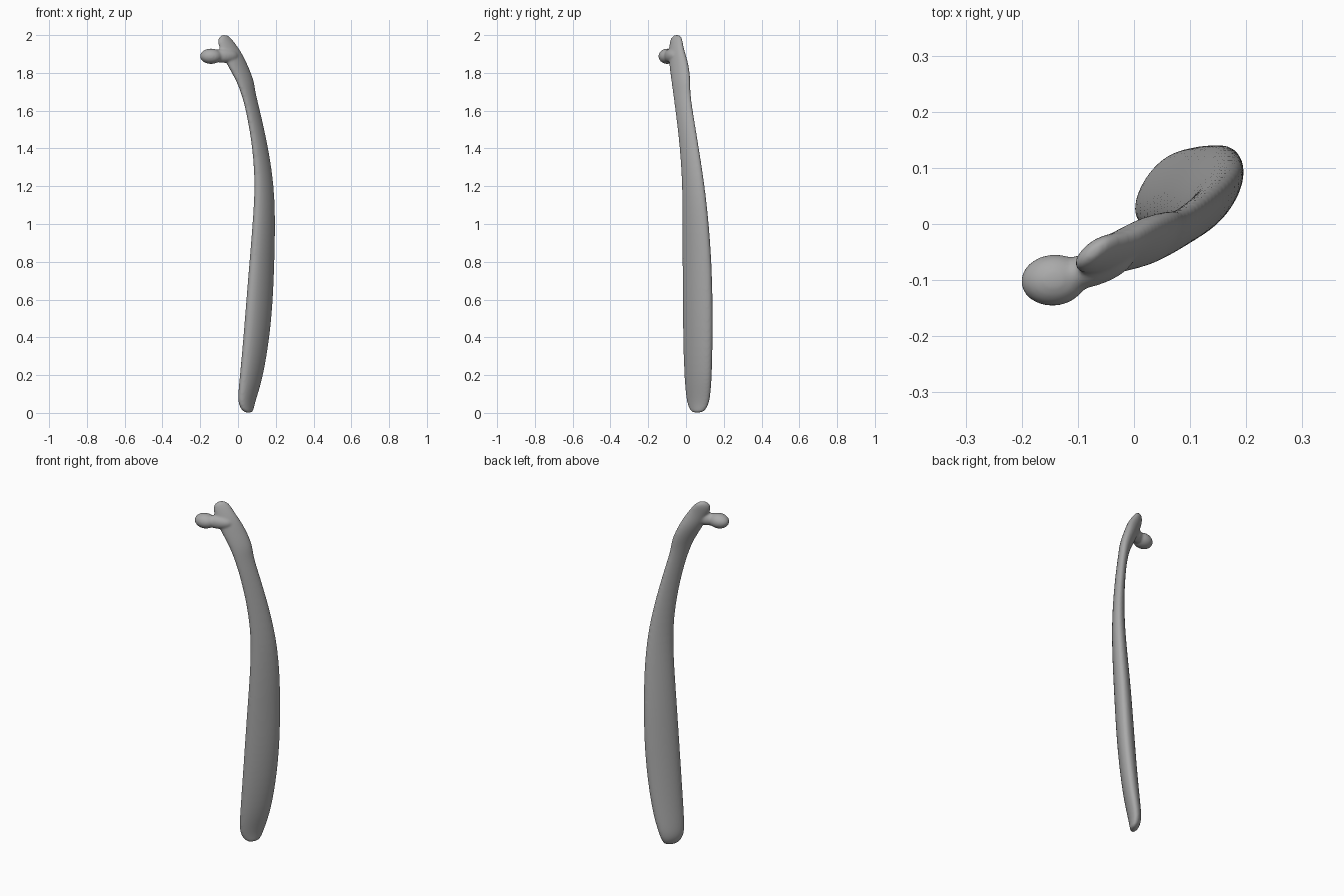
import bpy, bmesh, math
from mathutils import Vector

cube = bpy.data.objects.get("Cube")
if cube:
    bpy.data.objects.remove(cube, do_unlink=True)

grey = bpy.data.materials.new("bone_grey")
grey.use_nodes = True
colour = (0.4, 0.4, 0.4, 1)
grey.diffuse_color = colour
grey.node_tree.nodes["Principled BSDF"].inputs["Base Color"].default_value = colour

SIDES = 24


def ring(bm, x0, x1, y0, y1, z, skew):
    """Slanted oval that fills the given x and y ranges."""
    verts = []
    for i in range(SIDES):
        t = math.tau * i / SIDES
        x = (x0 + x1) / 2 + (x1 - x0) / 2 * math.cos(t)
        y = (y0 + y1) / 2 + (y1 - y0) / 2 * math.cos(t - skew)
        verts.append(bm.verts.new((x, y, z)))
    return verts


# Shaft sections: height, x range, y range
sections = [
    (0.0, 0.04, 0.075, 0.035, 0.08),
    (0.015, 0.018, 0.082, 0.02, 0.105),
    (0.05, 0.001, 0.09, 0.006, 0.122),
    (0.1, 0.0, 0.105, -0.002, 0.131),
    (0.2, 0.01, 0.135, -0.01, 0.138),
    (0.4, 0.028, 0.168, -0.016, 0.142),
    (0.6, 0.044, 0.186, -0.018, 0.142),
    (0.8, 0.06, 0.193, -0.019, 0.136),
    (1.0, 0.077, 0.198, -0.019, 0.122),
    (1.2, 0.09, 0.192, -0.02, 0.1),
    (1.4, 0.078, 0.162, -0.032, 0.069),
    (1.6, 0.043, 0.117, -0.056, 0.036),
    (1.7, 0.014, 0.091, -0.07, 0.022),
    (1.76, -0.01, 0.086, -0.078, 0.025),
    (1.85, -0.062, 0.048, -0.09, 0.014),
    (1.91, -0.09, 0.018, -0.092, -0.006),
    (1.95, -0.106, -0.01, -0.088, -0.016),
    (1.985, -0.106, -0.036, -0.081, -0.019),
    (2.002, -0.086, -0.058, -0.062, -0.036),
]
bm = bmesh.new()
rings = [ring(bm, x0, x1, y0, y1, z, 0.92) for z, x0, x1, y0, y1 in sections]
for low, high in zip(rings, rings[1:]):
    for i in range(SIDES):
        j = (i + 1) % SIDES
        bm.faces.new((low[i], low[j], high[j], high[i]))
bm.faces.new(rings[0])
bm.faces.new(rings[-1])


def blob(centre, radii, turn):
    """Rounded lump turned about the vertical."""
    made = bmesh.ops.create_uvsphere(bm, u_segments=20, v_segments=12, radius=1)
    for v in made["verts"]:
        p = Vector([a * r for a, r in zip(v.co, radii)])
        p.rotate(turn)
        v.co = p + Vector(centre)


# Head knob and the neck that carries it
from mathutils import Euler
blob((-0.143, -0.1, 1.888), (0.06, 0.047, 0.041), Euler((0, 0, 0.1)))
blob((-0.075, -0.08, 1.89), (0.08, 0.032, 0.037), Euler((0, 0, 0.3)))

bmesh.ops.recalc_face_normals(bm, faces=bm.faces)
mesh = bpy.data.meshes.new("curved_bone")
bm.to_mesh(mesh)
bm.free()
mesh.materials.append(grey)
bone = bpy.data.objects.new("curved_bone", mesh)
bpy.context.collection.objects.link(bone)

# Round the loft, fuse the parts and soften the joins
round_off = bone.modifiers.new("round", "SUBSURF")
round_off.levels = round_off.render_levels = 2
fuse = bone.modifiers.new("fuse", "REMESH")
fuse.mode = "VOXEL"
fuse.voxel_size = 0.006
fuse.use_smooth_shade = True
soften = bone.modifiers.new("soften", "SMOOTH")
soften.factor = 0.5
soften.iterations = 8
for p in mesh.polygons:
    p.use_smooth = True
